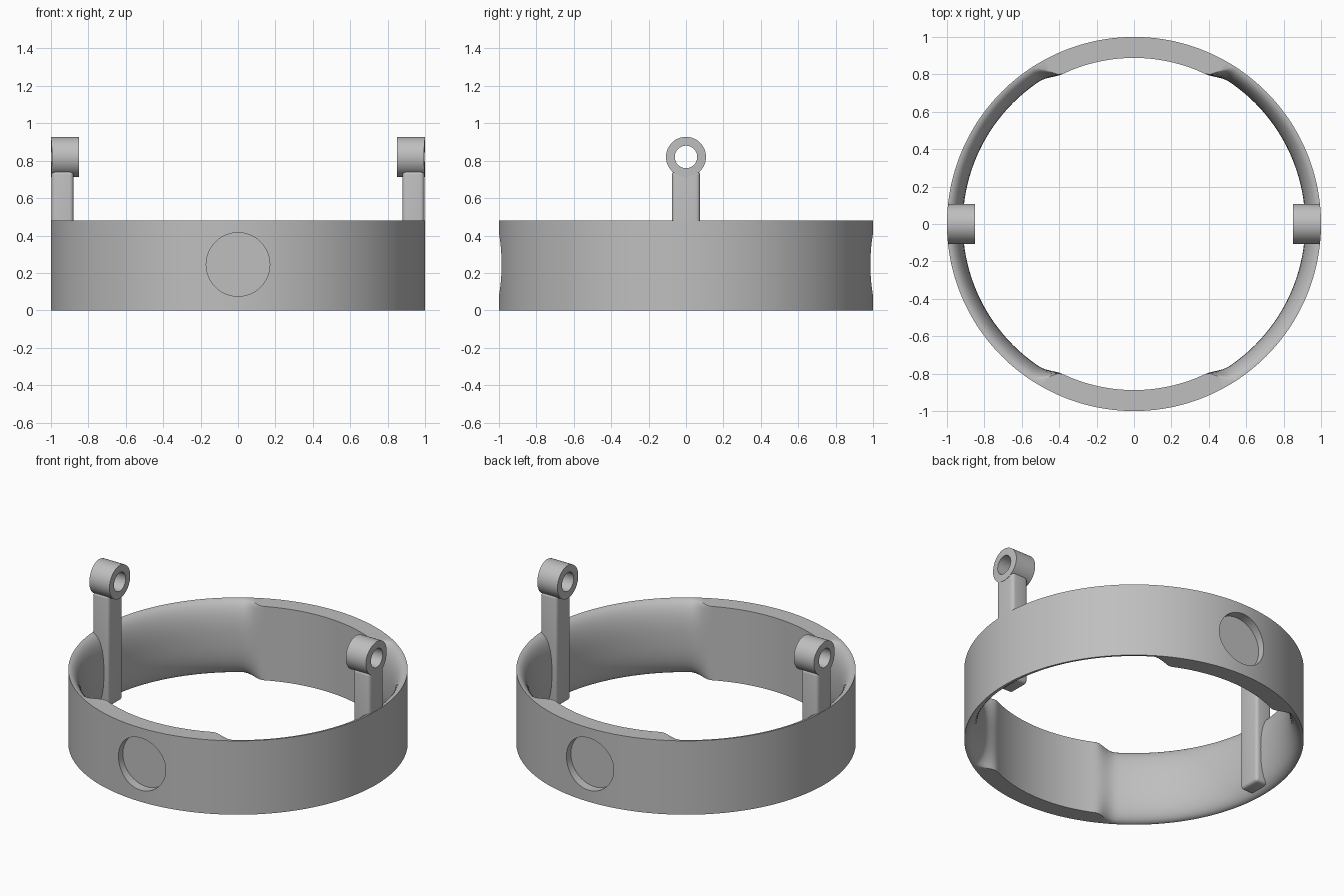
import bpy, bmesh
from math import sin, cos, pi, sqrt, degrees, radians, asin

cube = bpy.data.objects.get("Cube")
if cube:
    bpy.data.objects.remove(cube, do_unlink=True)

H = 0.48
grey = bpy.data.materials.new("satin grey")
grey.use_nodes = True
grey.diffuse_color = (0.52, 0.52, 0.52, 1)
grey.node_tree.nodes["Principled BSDF"].inputs["Base Color"].default_value = (0.52, 0.52, 0.52, 1)


def make(name, bm):
    bmesh.ops.recalc_face_normals(bm, faces=bm.faces)
    me = bpy.data.meshes.new(name)
    bm.to_mesh(me)
    bm.free()
    ob = bpy.data.objects.new(name, me)
    me.materials.append(grey)
    bpy.context.collection.objects.link(ob)
    return ob


def activate(ob):
    bpy.ops.object.select_all(action='DESELECT')
    ob.select_set(True)
    bpy.context.view_layer.objects.active = ob


def smooth(ob, angle=30):
    activate(ob)
    bpy.ops.object.shade_smooth_by_angle(angle=radians(angle))


def loft(loops, closed):
    """Skin equal-length closed loops, joined into a ring or capped."""
    bm = bmesh.new()
    rows = [[bm.verts.new(p) for p in loop] for loop in loops]
    n = len(rows[0])
    for i in range(len(rows) if closed else len(rows) - 1):
        a, b = rows[i], rows[(i + 1) % len(rows)]
        for j in range(n):
            k = (j + 1) % n
            bm.faces.new((a[j], a[k], b[k], b[j]))
    if not closed:
        bm.faces.new(rows[0])
        bm.faces.new(rows[-1])
    return bm


# Ring: bulged inner wall at the sides, thick straight pads front and back
def section(angle):
    lift = degrees(asin(min(1, abs(sin(angle)))))
    t = min(1, max(0, (lift - 56.5) / 8))
    t = t * t * (3 - 2 * t)
    pts = [(1, 0), (1, H)]
    steps = 20
    for i in range(steps + 1):
        s = cos(pi * i / steps)
        bulge = 0.997 - 0.082 * sqrt(max(0, 1 - abs(s) ** 2.5))
        r = bulge + (0.888 - bulge) * t
        pts.append((r, H / 2 * (1 + s)))
    return [(r * cos(angle), r * sin(angle), z) for r, z in pts]


SEG = 240
ring = make("ring", loft([section(2 * pi * i / SEG) for i in range(SEG)], True))

# Round blind pockets in the front and back pads
for side in (-1, 1):
    loops = [[(0.17 * cos(2 * pi * i / 64), side * y, 0.245 + 0.17 * sin(2 * pi * i / 64))
              for i in range(64)] for y in (0.94, 1.1)]
    cutter = make("pocket_cutter", loft(loops, False))
    cutter.hide_render = True
    mod = ring.modifiers.new("pocket", 'BOOLEAN')
    mod.operation = 'DIFFERENCE'
    mod.solver = 'EXACT'
    mod.object = cutter
    activate(ring)
    bpy.ops.object.modifier_apply(modifier=mod.name)
    bpy.data.objects.remove(cutter, do_unlink=True)
smooth(ring)

for side, label in ((1, "left"), (-1, "right")):
    # Upright post running down the inside of the ring
    edge = [(0.88, -0.075)]
    edge += [(sqrt(0.998 ** 2 - y * y), y) for y in (-0.075, -0.04, 0, 0.04, 0.075)]
    edge += [(0.88, 0.075)]
    post = make(label + "_post", loft([[(side * x, y, z) for x, y in edge] for z in (0.02, 0.745)], False))
    bevel = post.modifiers.new("rounded edges", 'BEVEL')
    bevel.width = 0.02
    bevel.segments = 4
    bevel.limit_method = 'ANGLE'
    bevel.angle_limit = radians(50)
    activate(post)
    bpy.ops.object.modifier_apply(modifier=bevel.name)
    smooth(post)

    # Pivot eye, its outer end following the ring's curve
    loops = []
    for i in range(64):
        a = 2 * pi * i / 64
        loop = []
        for r, outer in ((0.107, False), (0.107, True), (0.06, True), (0.06, False)):
            y = r * cos(a)
            x = sqrt(1 - y * y) if outer else 0.85
            loop.append((side * x, y, 0.82 + r * sin(a)))
        loops.append(loop)
    smooth(make(label + "_pivot_eye", loft(loops, True)))
